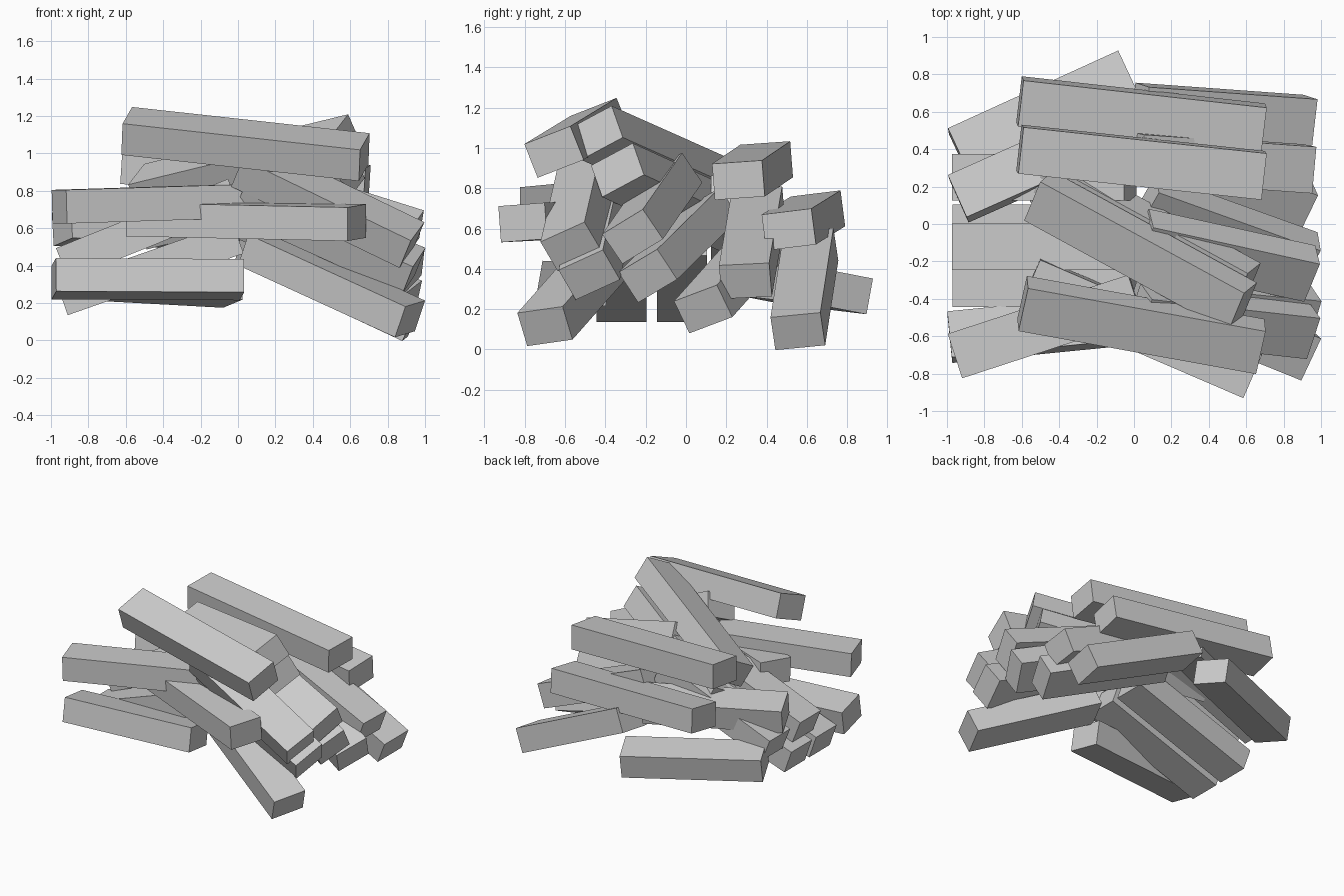
import bpy, math
from mathutils import Vector, Matrix

if "Cube" in bpy.data.objects:
    bpy.data.objects.remove(bpy.data.objects["Cube"])

W, T = 0.25, 0.18   # plank width and thickness


def plank(name, a, b, roll=0):
    """Rectangular plank between end centres a (left) and b (right), rolled about its length."""
    a, b = Vector(a), Vector(b)
    d = (b - a).normalized()
    side = Vector((0, 0, 1)).cross(d).normalized()
    up = d.cross(side)
    rot = Matrix((d, side, up)).transposed().to_4x4() @ Matrix.Rotation(math.radians(roll), 4, 'X')
    bpy.ops.mesh.primitive_cube_add(size=1)
    o = bpy.context.object
    o.name = name
    size = Matrix.Diagonal(((b - a).length, W, T, 1))
    o.data.transform(Matrix.Translation((a + b) / 2) @ rot @ size)


# long planks lying on top of the heap
plank("top_plank_back", (-.61, .655, .685), (.69, .51, .595), 7)
plank("top_plank_middle", (-.61, .40, .935), (.69, .26, .84), 4)
plank("top_plank_front", (-.595, -.425, 1.12), (.675, -.655, .98), 21)
plank("diagonal_plank_upper", (-.51, .15, .81), (.58, -.445, 1.075), 27)
plank("diagonal_plank_lower", (-.48, .25, .62), (.60, -.34, .89), 27)
plank("front_diagonal_plank", (-.55, -.30, .655), (.635, -.81, .63), 4)

# short planks reaching out to the left
plank("left_front_plank_upper", (-.955, -.705, .715), (.01, -.39, .745), 0)
plank("left_front_plank_lower", (-.985, -.605, .33), (.02, -.505, .325), -10)
plank("left_back_plank_lower", (-.94, .385, .335), (-.03, .80, .285), -10)
plank("left_back_plank_upper", (-.94, .135, .615), (-.03, .54, .60), -10)

# two rows of left planks rising towards the middle
for i, y in enumerate((-.02, -.32)):
    plank(f"left_row_plank_{i + 1}", (-.94, y, .22), (.00, y, .55))
for i, y in enumerate((.25, -.122)):
    plank(f"left_upper_row_plank_{i + 1}", (-.94, y, .41), (-.02, y, .78))

# short planks sloping down to the right
plank("right_low_front_plank", (.08, -.36, .50), (.92, -.70, .115), 8)
plank("right_front_plank_upper", (.03, -.47, .945), (.93, -.57, .51), 26)
plank("right_front_plank_lower", (.03, -.39, .78), (.94, -.48, .37), 26)
plank("right_middle_plank_upper", (.05, -.07, .84), (.94, -.265, .56), 31)
plank("right_middle_plank_lower", (.07, .12, .67), (.935, -.19, .365), 29)
plank("right_middle_plank_bottom", (.05, .38, .53), (.915, .085, .20), 20)
plank("right_back_plank_upper", (.01, .36, .72), (.93, .295, .34), 3)
plank("right_back_plank_lower", (.03, .62, .51), (.93, .555, .09), 6)
